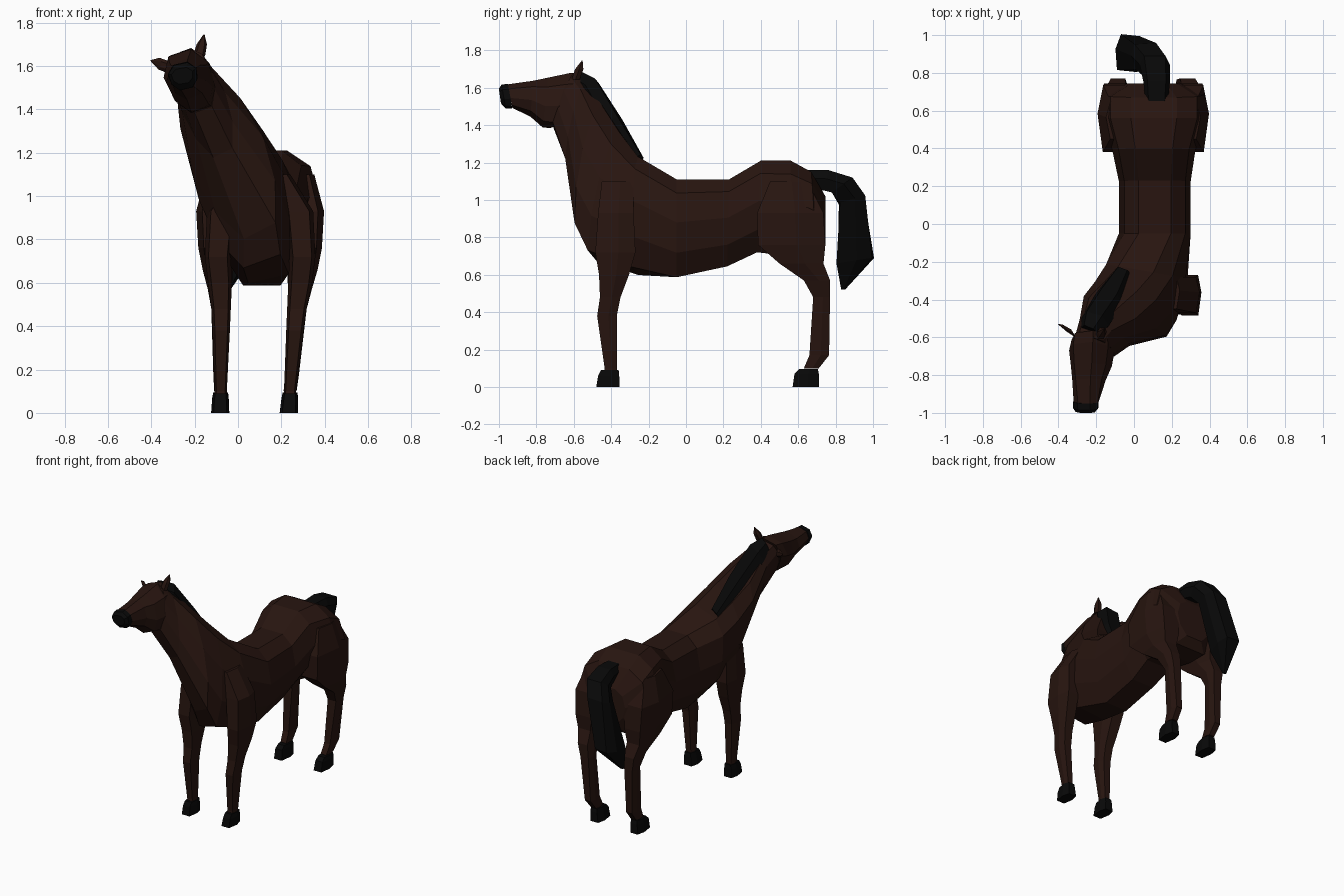
import bpy, bmesh, math
from mathutils import Vector


def material(name, rgb):
    m = bpy.data.materials.new(name)
    m.diffuse_color = (*rgb, 1)
    return m


BROWN = material("brown coat", (0.021, 0.0075, 0.005))
BLACK = material("black hair", (0.0025, 0.0025, 0.0025))

# Half cross-sections (across, along), mirrored to a closed loop
BODY = [(0.45, 1), (0.85, 0.72), (1, 0.12), (0.85, -0.5), (0.45, -1)]
HEAD = [(0.5, 1), (1, 0.4), (0.9, -0.45), (0.45, -1)]
HAIR = [(0.55, 1), (1, 0), (0.55, -1)]
LEG = [(0.7, 1), (1, 0.15), (0.72, -1)]


def loft(name, rings, half, mat):
    """Skin rings given as (top point, bottom point, half width, yaw in degrees)."""
    section = half + [(-u, v) for u, v in reversed(half)]
    bm = bmesh.new()
    loops = []
    for top, bottom, w, yaw in rings:
        t, b = Vector(top), Vector(bottom)
        axis = (t - b).normalized()
        a = math.radians(yaw)
        side = Vector((math.cos(a), -math.sin(a), 0))
        side = (side - axis * side.dot(axis)).normalized()
        mid, up = (t + b) / 2, (t - b) / 2
        loops.append([bm.verts.new(mid + side * w * u + up * v) for u, v in section])
    n = len(section)
    for r0, r1 in zip(loops, loops[1:]):
        for i in range(n):
            j = (i + 1) % n
            bm.faces.new((r0[i], r0[j], r1[j], r1[i]))
    bm.faces.new(loops[0])
    bm.faces.new(loops[-1])
    bmesh.ops.recalc_face_normals(bm, faces=bm.faces)
    me = bpy.data.meshes.new(name)
    bm.to_mesh(me)
    bm.free()
    me.materials.append(mat)
    ob = bpy.data.objects.new(name, me)
    bpy.context.collection.objects.link(ob)
    return ob


def limb(name, rows, side, mat):
    """Leg piece from rows of (z, offset from centre, front y, back y, half width)."""
    rings = []
    for z, dx, yf, yb, w in rows:
        x = 0.076 + 0.026 * min(1, z / 0.6) + side * dx   # feet stand slightly to the left
        rings.append(((x, yb, z), (x, yf, z), w, 0))
    return loft(name, rings, LEG, mat)


# Trunk from rump to chest, turning into the neck towards the left
loft("body_and_neck", [
    ((0.105, 0.745, 1.02), (0.105, 0.745, 0.76), 0.14, 0),
    ((0.105, 0.67, 1.15), (0.105, 0.70, 0.70), 0.27, 0),
    ((0.105, 0.56, 1.21), (0.105, 0.56, 0.70), 0.27, 0),
    ((0.105, 0.40, 1.21), (0.105, 0.38, 0.72), 0.22, 0),
    ((0.11, 0.23, 1.11), (0.11, 0.22, 0.645), 0.19, 0),
    ((0.11, -0.05, 1.11), (0.11, -0.05, 0.587), 0.19, 0),
    ((0.01, -0.24, 1.21), (0.14, -0.27, 0.62), 0.215, 10),
    ((-0.07, -0.33, 1.33), (0.11, -0.50, 0.70), 0.21, 20),
    ((-0.165, -0.42, 1.47), (0.10, -0.565, 0.84), 0.195, 24),
    ((-0.225, -0.52, 1.61), (-0.07, -0.63, 1.20), 0.115, 22),
    ((-0.255, -0.60, 1.665), (-0.16, -0.71, 1.40), 0.095, 10),
], BODY, BROWN)

# Head, tilted to one side
loft("head", [
    ((-0.265, -0.57, 1.665), (-0.17, -0.67, 1.42), 0.10, 0),
    ((-0.27, -0.63, 1.66), (-0.17, -0.72, 1.40), 0.11, 0),
    ((-0.27, -0.74, 1.635), (-0.175, -0.765, 1.405), 0.10, 0),
    ((-0.27, -0.82, 1.62), (-0.20, -0.83, 1.46), 0.085, 0),
    ((-0.265, -0.95, 1.61), (-0.235, -0.93, 1.50), 0.066, 0),
], HEAD, BROWN)
loft("muzzle", [
    ((-0.267, -0.95, 1.613), (-0.238, -0.93, 1.495), 0.068, 0),
    ((-0.265, -0.985, 1.61), (-0.24, -0.965, 1.495), 0.066, 0),
    ((-0.262, -1.0, 1.59), (-0.25, -0.99, 1.52), 0.05, 0),
], HEAD, BLACK)

# Ears: base, tip, direction of the flat side, yaw
for name, base, tip, flat, yaw in [
        ("left_ear", (-0.32, -0.58, 1.595), (-0.402, -0.53, 1.625), (-0.004, 0.008, 0.022), 60),
        ("right_ear", (-0.18, -0.59, 1.645), (-0.157, -0.555, 1.745), (0, 0.022, 0), 0)]:
    b, t, f = Vector(base), Vector(tip), Vector(flat)
    m = b.lerp(t, 0.55)
    loft(name, [(b + f, b - f, 0.028, yaw), (m + f, m - f, 0.024, yaw),
                (t + f * 0.1, t - f * 0.1, 0.003, yaw)], HAIR, BROWN)

# Mane along the crest of the neck
loft("mane", [
    ((-0.06, -0.235, 1.235), (-0.05, -0.28, 1.17), 0.05, 30),
    ((-0.13, -0.355, 1.44), (-0.13, -0.43, 1.34), 0.08, 30),
    ((-0.21, -0.475, 1.635), (-0.20, -0.56, 1.54), 0.08, 30),
    ((-0.24, -0.545, 1.675), (-0.23, -0.59, 1.59), 0.05, 30),
], HAIR, BLACK)

# Tail, arching back and swinging down to the left
loft("tail", [
    ((0.12, 0.64, 1.16), (0.12, 0.66, 1.06), 0.06, 0),
    ((0.12, 0.76, 1.16), (0.12, 0.74, 1.05), 0.07, 0),
    ((0.11, 0.89, 1.12), (0.11, 0.78, 1.04), 0.08, 0),
    ((0.06, 0.955, 1.02), (0.07, 0.82, 0.98), 0.082, 10),
    ((-0.02, 1.0, 0.69), (-0.04, 0.81, 0.66), 0.07, 10),
    ((-0.08, 0.85, 0.52), (-0.08, 0.83, 0.52), 0.012, 0),
], LEG, BLACK)

# Four legs with hooves: z, offset, front y, back y, half width
FORELEG = [
    (1.10, 0.08, -0.45, -0.28, 0.06),
    (0.93, 0.18, -0.47, -0.28, 0.065),
    (0.72, 0.195, -0.485, -0.27, 0.06),
    (0.60, 0.185, -0.465, -0.305, 0.055),
    (0.48, 0.175, -0.46, -0.35, 0.045),
    (0.38, 0.17, -0.475, -0.37, 0.04),
    (0.10, 0.16, -0.435, -0.37, 0.028),
    (0.06, 0.16, -0.44, -0.37, 0.03)]
FORE_HOOF = [(0.09, 0.16, -0.455, -0.36, 0.034), (0.06, 0.16, -0.47, -0.357, 0.038),
             (0.0, 0.158, -0.48, -0.355, 0.042)]
HINDLEG = [
    (1.10, 0.17, 0.45, 0.65, 0.08),
    (0.93, 0.195, 0.38, 0.735, 0.10),
    (0.76, 0.195, 0.385, 0.745, 0.09),
    (0.66, 0.195, 0.50, 0.735, 0.07),
    (0.57, 0.185, 0.63, 0.77, 0.055),
    (0.48, 0.175, 0.68, 0.77, 0.045),
    (0.17, 0.165, 0.66, 0.765, 0.032),
    (0.10, 0.16, 0.63, 0.71, 0.03)]
HIND_HOOF = [(0.095, 0.16, 0.605, 0.705, 0.034), (0.07, 0.16, 0.58, 0.71, 0.038),
             (0.0, 0.158, 0.57, 0.71, 0.042)]
for label, side in (("left", -1), ("right", 1)):
    limb(label + "_foreleg", FORELEG, side, BROWN)
    limb(label + "_fore_hoof", FORE_HOOF, side, BLACK)
    limb(label + "_hind_leg", HINDLEG, side, BROWN)
    limb(label + "_hind_hoof", HIND_HOOF, side, BLACK)
